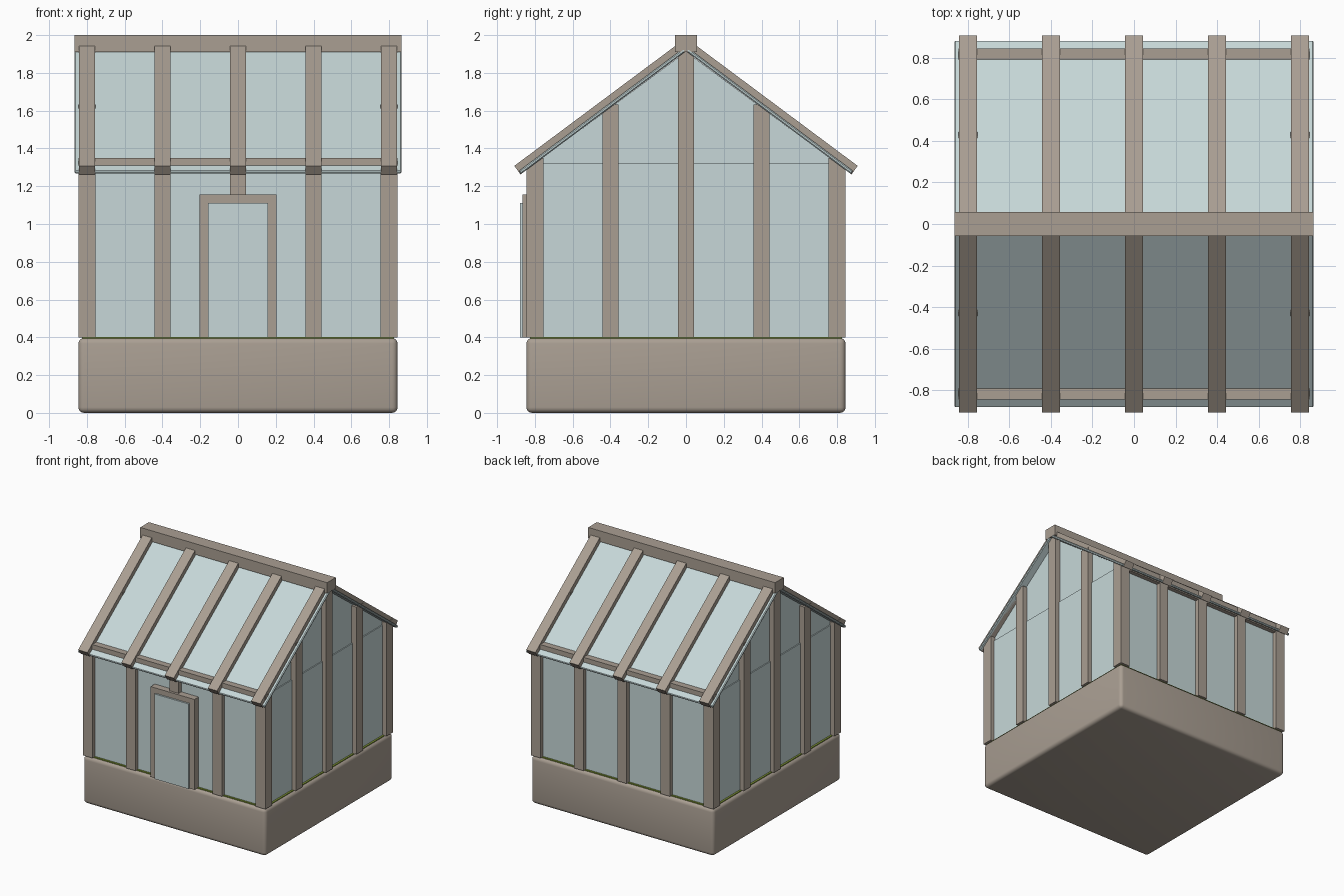
import bpy
import bmesh
import math
from mathutils import Vector

cube = bpy.data.objects.get("Cube")
if cube:
    bpy.data.objects.remove(cube, do_unlink=True)


def make_material(name, rgb):
    mat = bpy.data.materials.new(name)
    mat.use_nodes = True
    mat.diffuse_color = (*rgb, 1)
    mat.node_tree.nodes["Principled BSDF"].inputs["Base Color"].default_value = (*rgb, 1)
    return mat


WOOD = make_material("weathered wood", (0.40, 0.345, 0.29))
GLASS = make_material("pale glass", (0.57, 0.685, 0.69))
GRASS = make_material("grass green", (0.23, 0.33, 0.04))


def prism(name, profile, x0, x1, mat, bevel=0, segments=1):
    """Extrude a (y, z) profile along x."""
    bm = bmesh.new()
    face = bm.faces.new([bm.verts.new((x0, y, z)) for y, z in profile])
    extruded = bmesh.ops.extrude_face_region(bm, geom=[face])["geom"]
    moved = [g for g in extruded if isinstance(g, bmesh.types.BMVert)]
    bmesh.ops.translate(bm, verts=moved, vec=(x1 - x0, 0, 0))
    bmesh.ops.recalc_face_normals(bm, faces=bm.faces)
    if bevel:
        bmesh.ops.bevel(bm, geom=bm.edges[:], offset=bevel, segments=segments,
                        profile=0.5, affect="EDGES")
    mesh = bpy.data.meshes.new(name)
    bm.to_mesh(mesh)
    bm.free()
    mesh.materials.append(mat)
    obj = bpy.data.objects.new(name, mesh)
    bpy.context.collection.objects.link(obj)
    return obj


def box(name, x0, x1, y0, y1, z0, z1, mat, bevel=0, segments=1):
    profile = [(y0, z0), (y1, z0), (y1, z1), (y0, z1)]
    return prism(name, profile, x0, x1, mat, bevel, segments)


HALF = 0.845      # outer face of the posts
POST = 0.0425     # half width of a post
FLOOR = 0.4
EAVE = 1.3
STATIONS = (-0.8, -0.4, 0, 0.4, 0.8)

# Rounded plinth with a thin bed of grass
plinth = box("plinth", -HALF, HALF, -HALF, HALF, 0, 0.397, WOOD, 0.03, 4)
bpy.context.view_layer.objects.active = plinth
plinth.select_set(True)
bpy.ops.object.shade_smooth_by_angle(angle=math.radians(35))
plinth.select_set(False)
box("grass_bed", -0.825, 0.825, -0.825, 0.825, 0.38, 0.402, GRASS)

# Glass walls and the gable glass above them
box("wall_glass", -0.81, 0.81, -0.81, 0.81, FLOOR, 1.32, GLASS)
prism("gable_glass", [(-0.8, 1.25), (0.8, 1.25), (0.8, 1.32), (0, 1.912), (-0.8, 1.32)],
      -0.802, 0.802, GLASS)

# Posts of the front and back walls, and the beams at the eaves
for side, sign in (("front", -1), ("back", 1)):
    y0, y1 = sorted((sign * 0.755, sign * HALF))
    for x in STATIONS:
        over_door = side == "front" and x == 0
        half = 0.045 if abs(x) == 0.8 else POST
        box(side + "_post", x - half, x + half, y0, y1,
            1.1 if over_door else FLOOR, EAVE, WOOD)
    box(side + "_eave_beam", -HALF, HALF, y0, y1, 1.275, 1.35, WOOD)

# Gable posts
for side, sign in (("right", -1), ("left", 1)):
    x0, x1 = sorted((sign * 0.755, sign * HALF))
    for y, top in ((-0.4, 1.632), (0, 1.91), (0.4, 1.632)):
        box(side + "_gable_post", x0, x1, y - POST, y + POST, FLOOR, top, WOOD)

# Sloping roof: glass panes with rafters, and the ridge beam
SLOPE = math.atan(0.745)
DOWN = Vector((math.cos(SLOPE), -math.sin(SLOPE)))
UP = Vector((math.sin(SLOPE), math.cos(SLOPE)))
APEX = Vector((0, 1.915))


def slope_profile(sign, length, thick):
    low = APEX + DOWN * length
    points = (APEX, low, low + UP * thick, APEX + UP * thick)
    return [(sign * p.x, p.y) for p in points]


for side, sign in (("front", -1), ("back", 1)):
    prism(side + "_roof_glass", slope_profile(sign, 1.09, 0.02),
          -0.865, 0.865, GLASS, 0.006)
    for x in STATIONS:
        prism(side + "_rafter", slope_profile(sign, 1.092, 0.056),
              x - POST, x + POST, WOOD)
box("ridge_beam", -0.865, 0.865, -0.057, 0.057, 1.91, 2.0, WOOD)

# Front door
for sign in (-1, 1):
    x0, x1 = sorted((sign * 0.157, sign * 0.203))
    box("door_jamb", x0, x1, -0.866, -0.8, FLOOR, 1.155, WOOD)
box("door_lintel", -0.203, 0.203, -0.866, -0.8, 1.11, 1.155, WOOD)
box("door_glass", -0.158, 0.158, -0.88, -0.8, FLOOR, 1.111, GLASS)
